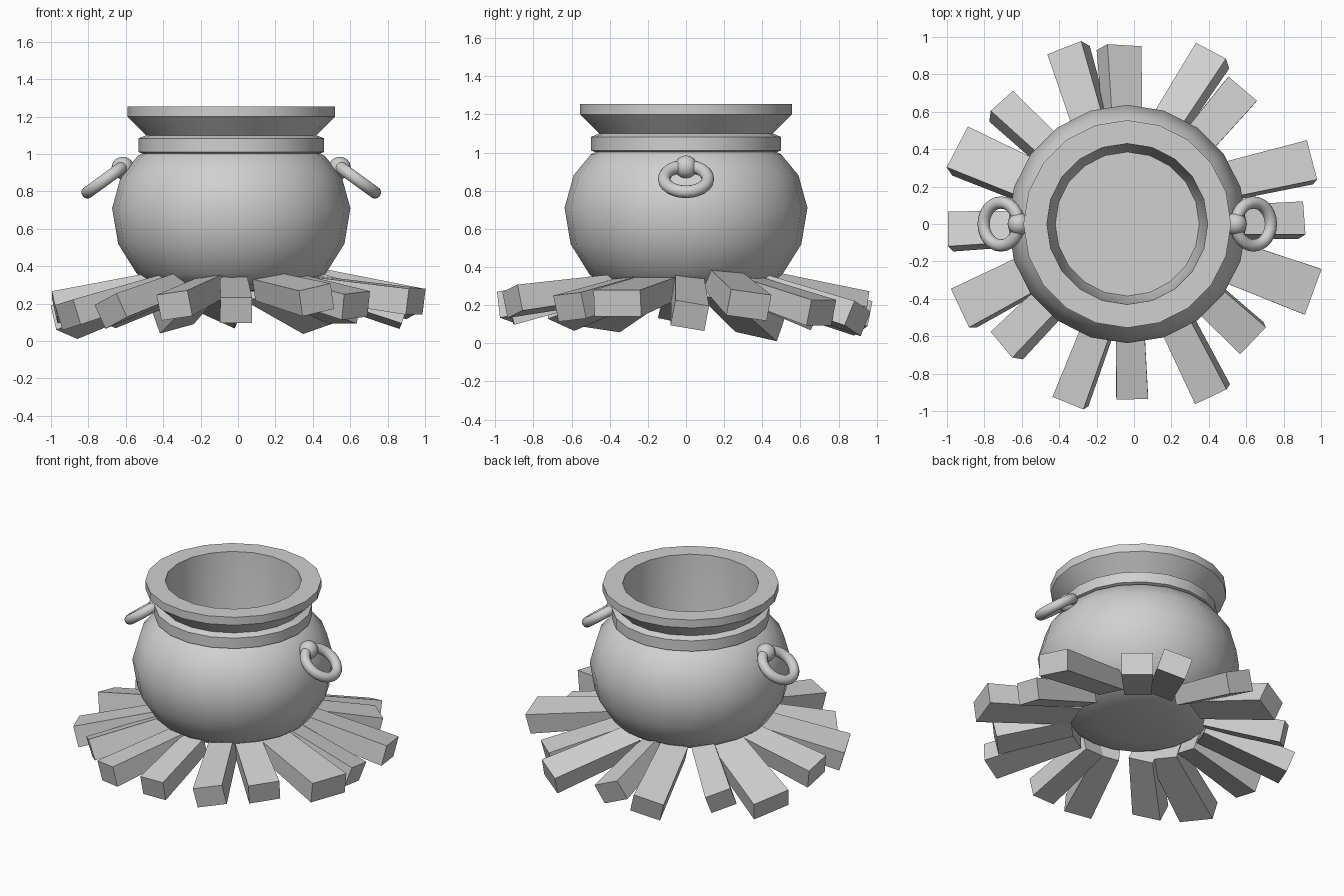
import bpy
import bmesh
from math import radians, cos, sin, atan2
from mathutils import Matrix, Vector

if "Cube" in bpy.data.objects:
    bpy.data.objects.remove(bpy.data.objects["Cube"], do_unlink=True)

# One plain grey for everything
grey = bpy.data.materials.new("plain_grey")
grey.use_nodes = True
grey.diffuse_color = (0.63, 0.63, 0.63, 1)
grey.node_tree.nodes["Principled BSDF"].inputs["Base Color"].default_value = grey.diffuse_color

POT_CENTRE = Vector((-0.036, 0, 0))


def finish(name, bm, smooth=True):
    """Turn a bmesh into a named, shaded object."""
    bmesh.ops.recalc_face_normals(bm, faces=bm.faces)
    mesh = bpy.data.meshes.new(name)
    bm.to_mesh(mesh)
    bm.free()
    mesh.materials.append(grey)
    obj = bpy.data.objects.new(name, mesh)
    bpy.context.collection.objects.link(obj)
    if smooth:
        bpy.ops.object.select_all(action="DESELECT")
        obj.select_set(True)
        bpy.context.view_layer.objects.active = obj
        bpy.ops.object.shade_smooth_by_angle(angle=radians(35))
    return obj


def lathe(name, profile, sides):
    """Spin a closed (radius, height) profile about the vertical axis."""
    bm = bmesh.new()
    verts = [bm.verts.new((r, 0, z)) for r, z in profile]
    edges = [bm.edges.new(pair) for pair in zip(verts, verts[1:])]
    bmesh.ops.spin(bm, geom=verts + edges, cent=(0, 0, 0), axis=(0, 0, 1),
                   angle=radians(360), steps=sides)
    bmesh.ops.remove_doubles(bm, verts=bm.verts, dist=0.0005)
    return finish(name, bm)


def ring(name, major, minor, sides, tube_sides):
    """Torus lying flat around its own origin."""
    bm = bmesh.new()
    loops = []
    for i in range(sides):
        a = radians(360) * i / sides
        loop = []
        for j in range(tube_sides):
            b = radians(360) * j / tube_sides
            r = major + minor * cos(b)
            loop.append(bm.verts.new((r * cos(a), r * sin(a), minor * sin(b))))
        loops.append(loop)
    for i in range(sides):
        here, after = loops[i - 1], loops[i]
        for j in range(tube_sides):
            bm.faces.new((here[j - 1], after[j - 1], after[j], here[j]))
    return finish(name, bm)


def log(name, x, y, z, width, swing, roll, inner_z=0.29):
    """Tapered firewood block leaning from under the pot out to (x, y, z)."""
    outer = Vector((x, y, z))
    away = outer - POT_CENTRE
    angle = atan2(away.y, away.x) + radians(swing)
    inner = POT_CENTRE + Vector((0.43 * cos(angle), 0.43 * sin(angle), inner_z))
    along = (outer - inner).normalized()
    side = Vector((0, 0, 1)).cross(along).normalized()
    turn = Matrix((along, side, along.cross(side))).transposed()
    turn = turn @ Matrix.Rotation(radians(roll), 3, "X")
    bm = bmesh.new()
    bmesh.ops.create_cube(bm, size=1)
    for v in bm.verts:
        base, taper = (outer, 1) if v.co.x > 0 else (inner, 0.85)
        v.co = base + turn @ Vector((0, v.co.y * width * taper, v.co.z * 0.14 * taper))
    return finish(name, bm, smooth=False)


# Pot: round body, collar, flared rim and a straight hollow with a flat floor
outside = [(0, 0.26), (0.25, 0.27), (0.42, 0.3), (0.505, 0.36), (0.605, 0.52),
           (0.637, 0.71), (0.59, 0.88), (0.5, 0.99), (0.475, 1.003), (0.497, 1.01),
           (0.497, 1.083), (0.455, 1.1), (0.555, 1.2), (0.555, 1.255)]
inside = [(0.43, 1.255), (0.4, 0.48), (0.385, 0.42), (0, 0.42)]
pot = lathe("pot", outside + inside, 20)
pot.location = POT_CENTRE

# Handles: a knob and a tilted ring on each side
for label, s in (("left", 1), ("right", -1)):
    handle = ring(label + "_handle_ring", 0.115, 0.033, 24, 14)
    handle.location = POT_CENTRE + Vector((s * 0.675, 0, 0.862))
    handle.rotation_euler.y = s * radians(36)
    ball = bmesh.new()
    bmesh.ops.create_uvsphere(ball, u_segments=16, v_segments=12, radius=0.06)
    knob = finish(label + "_handle_knob", ball)
    knob.location = POT_CENTRE + Vector((s * 0.58, 0, 0.925))

# Firewood: outer end x, y, z, then width, swing, roll and sometimes inner height
firewood = [
    (-0.01, -0.92, 0.165, 0.17, 0, 0),
    (-0.34, -0.95, 0.19, 0.18, 4, 8),
    (-0.68, -0.65, 0.16, 0.19, 0, 20),
    (-0.91, -0.45, 0.14, 0.23, 0, 8),
    (-0.98, -0.04, 0.18, 0.19, 0, 12),
    (-0.93, 0.39, 0.1, 0.25, 0, 12),
    (-0.71, 0.63, 0.16, 0.17, 0, 20),
    (-0.35, 0.93, 0.13, 0.2, 2, -15),
    (-0.08, 0.94, 0.17, 0.2, 0, 25),
    (0.42, 0.9, 0.13, 0.19, 8, -18),
    (0.57, 0.71, 0.16, 0.2, 0, 0),
    (0.94, 0.33, 0.2, 0.22, 8, -8, 0.33),
    (0.89, 0.02, 0.145, 0.18, 0, -10, 0.3),
    (0.95, -0.36, 0.21, 0.26, 0, 0),
    (0.63, -0.61, 0.19, 0.2, 0, 5),
    (0.42, -0.91, 0.22, 0.19, 0, 12),
]
for i, shape in enumerate(firewood):
    log(f"log_{i + 1}", *shape)
